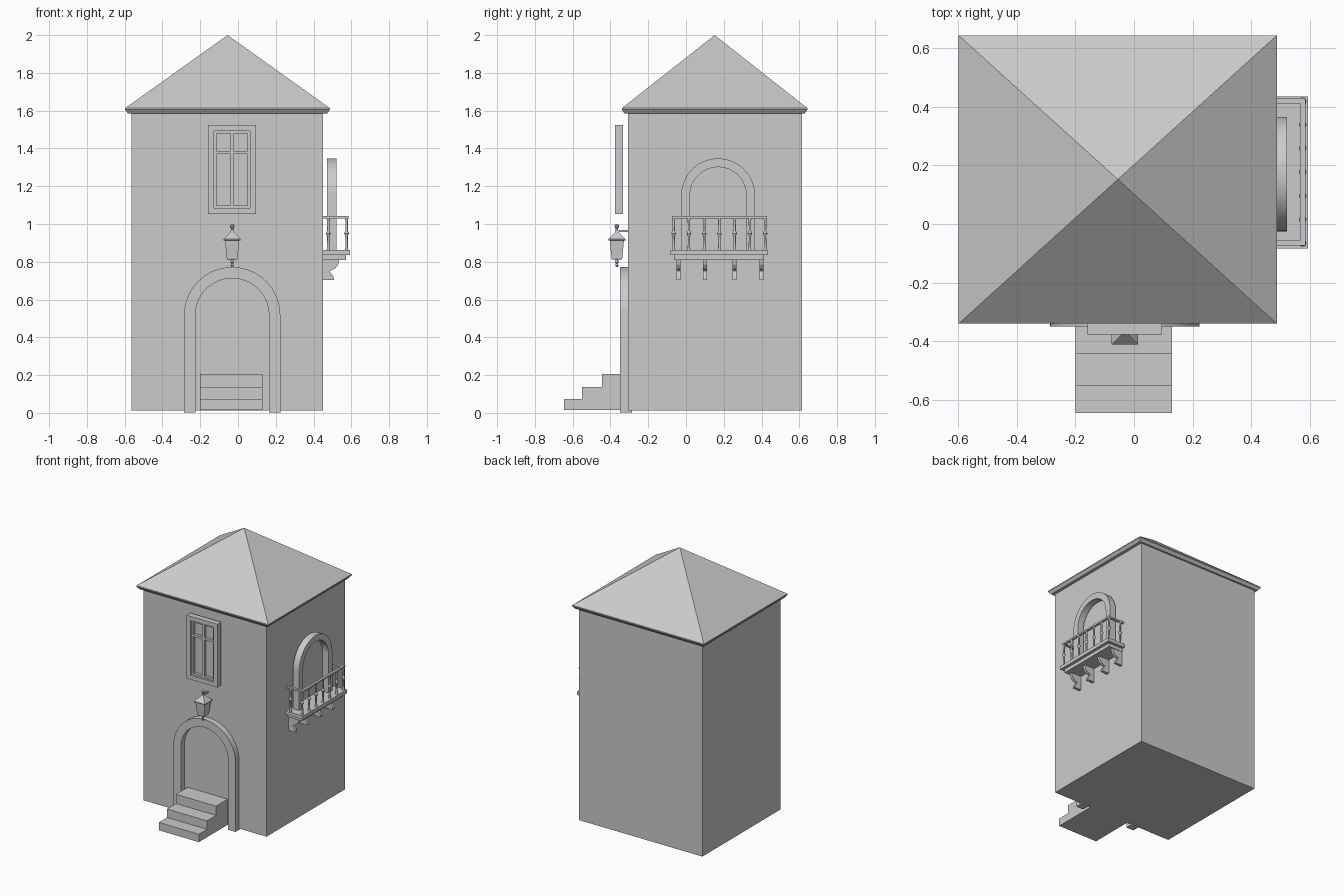
import bpy, bmesh, math
from mathutils import Vector

cube = bpy.data.objects.get("Cube")
if cube:
    bpy.data.objects.remove(cube)

plaster = bpy.data.materials.new("plain_grey")
plaster.use_nodes = True
GREY = (0.6, 0.6, 0.6, 1)
plaster.diffuse_color = GREY
plaster.node_tree.nodes["Principled BSDF"].inputs["Base Color"].default_value = GREY


def finish(name, bm, smooth=False):
    bmesh.ops.recalc_face_normals(bm, faces=bm.faces)
    mesh = bpy.data.meshes.new(name)
    bm.to_mesh(mesh)
    bm.free()
    mesh.materials.append(plaster)
    ob = bpy.data.objects.new(name, mesh)
    bpy.context.collection.objects.link(ob)
    if smooth:
        bpy.ops.object.select_all(action='DESELECT')
        ob.select_set(True)
        bpy.context.view_layer.objects.active = ob
        bpy.ops.object.shade_smooth_by_angle(angle=math.radians(35))
    return ob


def add_box(bm, x, y, z):
    """Box from (min, max) pairs."""
    geo = bmesh.ops.create_cube(bm, size=1)
    for v in geo["verts"]:
        v.co = Vector([(r[0] + r[1]) / 2 + c * (r[1] - r[0])
                       for r, c in zip((x, y, z), v.co)])


def boxes(name, *specs):
    bm = bmesh.new()
    for s in specs:
        add_box(bm, *s)
    return finish(name, bm)


def prism(name, outline, axis, lo, hi, smooth=False):
    """Extrude an (across, up) outline along x or y."""
    bm = bmesh.new()
    place = (lambda u, w: (lo, u, w)) if axis == 'x' else (lambda u, w: (u, lo, w))
    face = bm.faces.new([bm.verts.new(place(u, w)) for u, w in outline])
    ext = bmesh.ops.extrude_face_region(bm, geom=[face])
    move = Vector((hi - lo, 0, 0)) if axis == 'x' else Vector((0, hi - lo, 0))
    bmesh.ops.translate(bm, vec=move,
                        verts=[g for g in ext["geom"] if isinstance(g, bmesh.types.BMVert)])
    return finish(name, bm, smooth)


def arch(name, mid, spring, base, outer, inner, axis, lo, hi):
    def half_ring(r):
        arc = [(mid + r * math.cos(math.pi * i / 32), spring + r * math.sin(math.pi * i / 32))
               for i in range(33)]
        return [(mid + r, base)] + arc + [(mid - r, base)]
    return prism(name, half_ring(outer) + half_ring(inner)[::-1], axis, lo, hi, True)


def lathe(bm, profile, x, y, sides, turn=0.0):
    """Stack rings of (radius, z) into a closed solid."""
    rings = [[bm.verts.new((x + r * math.cos(turn + math.tau * i / sides),
                            y + r * math.sin(turn + math.tau * i / sides), z))
              for i in range(sides)] for r, z in profile]
    for a, b in zip(rings, rings[1:]):
        for i in range(sides):
            j = (i + 1) % sides
            bm.faces.new((a[i], a[j], b[j], b[i]))
    bm.faces.new(rings[0])
    bm.faces.new(rings[-1])


# Tower walls
boxes("walls", ((-0.565, 0.45), (-0.307, 0.614), (0.012, 1.6)))

# Pyramid roof with a chamfered eave
bm = bmesh.new()
rings = []
for inset, z in ((0.015, 1.585), (0, 1.605), (0, 1.613)):
    x0, x1, y0, y1 = -0.598 + inset, 0.487 - inset, -0.34 + inset, 0.643 - inset
    rings.append([bm.verts.new(p) for p in
                  ((x0, y0, z), (x1, y0, z), (x1, y1, z), (x0, y1, z))])
apex = bm.verts.new((-0.055, 0.152, 2.0))
bm.faces.new(rings[0])
for i in range(4):
    j = (i + 1) % 4
    for a, b in zip(rings, rings[1:]):
        bm.faces.new((a[i], a[j], b[j], b[i]))
    bm.faces.new((rings[2][i], rings[2][j], apex))
finish("roof", bm)

# Doorway surround and entrance steps
arch("door_arch", -0.031, 0.517, 0.003, 0.255, 0.195, 'y', -0.349, -0.287)
prism("entrance_steps",
      [(-0.645, 0.015), (-0.645, 0.074), (-0.55, 0.074), (-0.55, 0.137),
       (-0.444, 0.137), (-0.444, 0.206), (-0.3, 0.206), (-0.3, 0.015)], 'x', -0.2, 0.13)


# Window: outer frame, thinner sash, crossbars and pane
def frame(x, z, t, y):
    return [((x[0], x[0] + t), y, z), ((x[1] - t, x[1]), y, z),
            ((x[0] + t, x[1] - t), y, (z[0], z[0] + t)),
            ((x[0] + t, x[1] - t), y, (z[1] - t, z[1]))]


boxes("window_frame", *frame((-0.159, 0.095), (1.053, 1.524), 0.032, (-0.376, -0.333)))
boxes("window_sash", *frame((-0.127, 0.063), (1.085, 1.492), 0.014, (-0.362, -0.335)),
      ((-0.041, -0.023), (-0.362, -0.335), (1.099, 1.478)),
      ((-0.113, 0.049), (-0.361, -0.335), (1.371, 1.387)))
boxes("window_pane", ((-0.127, 0.063), (-0.342, -0.336), (1.085, 1.492)))

# Wall lantern
LX, LY = -0.031, -0.366
bm = bmesh.new()
lathe(bm, [(0.036, 0.812), (0.04, 0.818), (0.053, 0.912), (0.064, 0.914),
           (0.064, 0.92), (0.016, 0.955), (0.012, 0.965)], LX, LY, 4, math.pi / 4)
finish("lantern_body", bm)
bm = bmesh.new()
lathe(bm, [(0.004, 0.772), (0.008, 0.78), (0.005, 0.79), (0.009, 0.798), (0.006, 0.815)], LX, LY, 12)
lathe(bm, [(0.006, 0.96), (0.006, 0.977), (0.012, 0.984), (0.012, 0.993), (0.005, 1.0)], LX, LY, 12)
finish("lantern_finials", bm, True)
boxes("lantern_bracket", ((LX - 0.005, LX + 0.005), (LY, -0.3), (0.958, 0.967)))

# Balcony floor in two layers
boxes("balcony_floor", ((0.44, 0.594), (-0.083, 0.434), (0.836, 0.862)),
      ((0.44, 0.571), (-0.063, 0.413), (0.81, 0.836)))

# Scrolled brackets under the balcony
scroll = [(0.44, 0.812), (0.536, 0.812), (0.53, 0.785), (0.518, 0.768), (0.5, 0.757),
          (0.484, 0.75), (0.496, 0.735), (0.506, 0.72), (0.508, 0.704), (0.44, 0.704)]
for i, y in enumerate((-0.04, 0.1, 0.257, 0.4)):
    # Turn the x profile into a slab across y
    prism(f"balcony_bracket_{i + 1}", scroll, 'y', y - 0.01, y + 0.01)

# Balcony arch
arch("balcony_arch", 0.17, 1.152, 0.86, 0.195, 0.149, 'x', 0.471, 0.521)

# Handrail on three sides
RAIL_Z = (1.03, 1.042)
boxes("balcony_handrail", ((0.566, 0.584), (-0.074, 0.428), RAIL_Z),
      ((0.45, 0.566), (-0.074, -0.056), RAIL_Z), ((0.45, 0.566), (0.41, 0.428), RAIL_Z))

# Turned balusters
bm = bmesh.new()
spots = [(0.575, -0.065 + i * 0.484 / 6) for i in range(7)]
spots += [(0.478, -0.065), (0.478, 0.419)]
for x, y in spots:
    lathe(bm, [(0.01, 0.86), (0.007, 0.87), (0.006, 0.935), (0.013, 0.95),
               (0.006, 0.965), (0.007, 1.02), (0.01, 1.032)], x, y, 10)
finish("balcony_balusters", bm, True)
